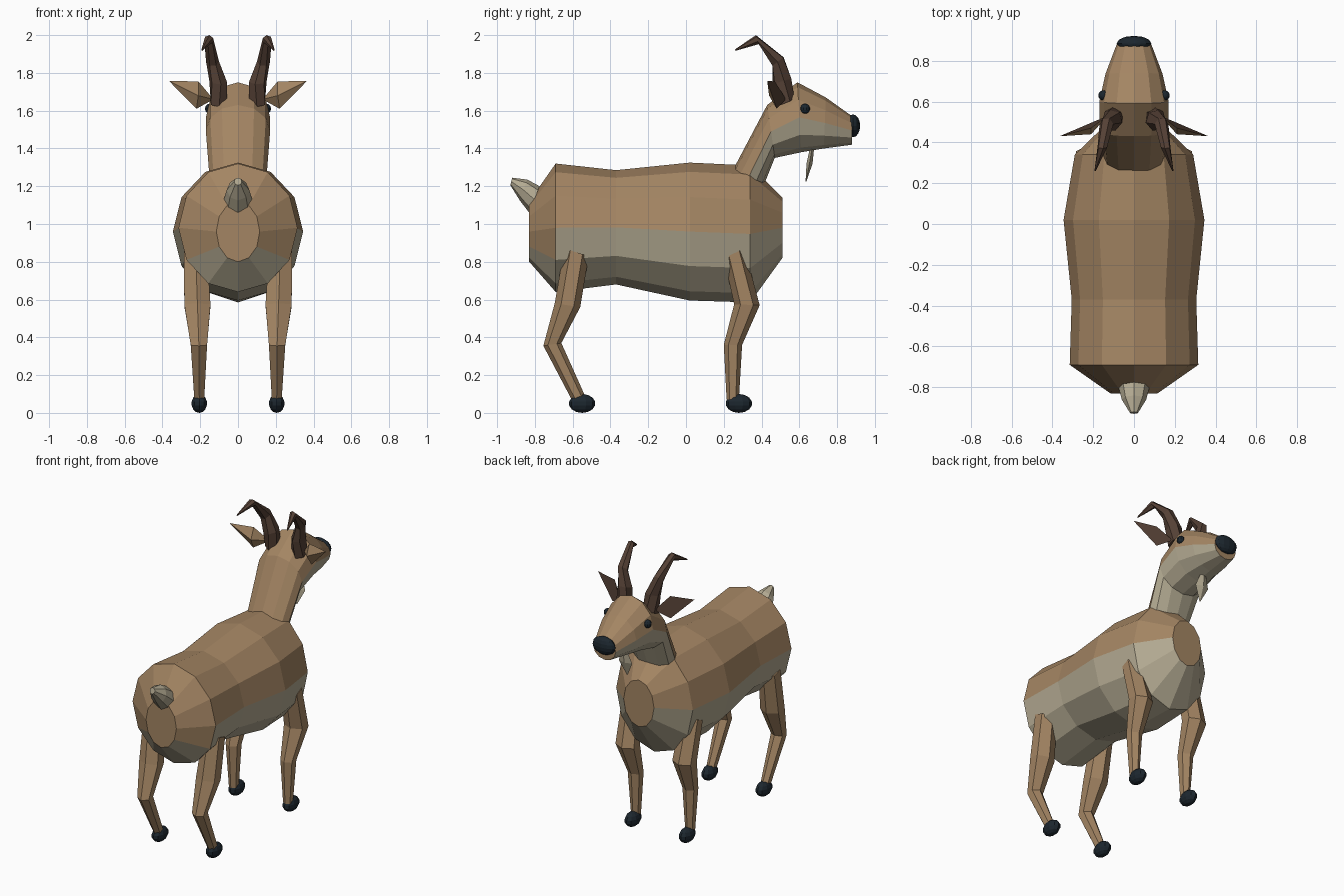
import bpy
import bmesh
from math import sin, cos, pi
from mathutils import Vector

default_cube = bpy.data.objects.get("Cube")
if default_cube:
    bpy.data.objects.remove(default_cube, do_unlink=True)


def material(name, colour):
    mat = bpy.data.materials.new(name)
    mat.use_nodes = True
    mat.diffuse_color = (*colour, 1)
    mat.node_tree.nodes["Principled BSDF"].inputs["Base Color"].default_value = (*colour, 1)
    return mat


brown = material("coat brown", (0.37, 0.235, 0.125))
cream = material("belly cream", (0.45, 0.40, 0.285))
horn_brown = material("horn brown", (0.09, 0.052, 0.036))
black = material("hoof black", (0.012, 0.02, 0.028))


def finish(name, bm, mats):
    bmesh.ops.recalc_face_normals(bm, faces=bm.faces)
    mesh = bpy.data.meshes.new(name)
    bm.to_mesh(mesh)
    bm.free()
    for mat in mats:
        mesh.materials.append(mat)
    obj = bpy.data.objects.new(name, mesh)
    bpy.context.collection.objects.link(obj)
    return obj


def loft(name, rings, sides, mats, is_lower=None, twist=0):
    """Skin elliptical rings, each (x, half width, upper (y, z), lower (y, z))."""
    bm = bmesh.new()
    loops = []
    for r, (x, width, upper, lower) in enumerate(rings):
        up, low = Vector((x, *upper)), Vector((x, *lower))
        mid, half = (up + low) / 2, (up - low) / 2
        loop = []
        for i in range(sides):
            a = 2 * pi * i / sides + twist * r
            loop.append(bm.verts.new(mid + half * cos(a) + Vector((width * sin(a), 0, 0))))
        loops.append(loop)
    for seg, (one, two) in enumerate(zip(loops, loops[1:])):
        for i in range(sides):
            j = (i + 1) % sides
            face = bm.faces.new((one[i], one[j], two[j], two[i]))
            # Depth is 0 at the spine and 1 along the underside
            depth = (1 - cos(2 * pi * (i + 0.5) / sides)) / 2
            if is_lower and is_lower(seg, depth):
                face.material_index = 1
    bm.faces.new(loops[0])
    bm.faces.new(loops[-1])
    return finish(name, bm, mats)


def ball(name, centre, radii, mat, segments=10, rows=7):
    bm = bmesh.new()
    bmesh.ops.create_uvsphere(bm, u_segments=segments, v_segments=rows, radius=1)
    bmesh.ops.scale(bm, vec=radii, verts=bm.verts)
    bmesh.ops.translate(bm, vec=centre, verts=bm.verts)
    return finish(name, bm, [mat])


# Barrel body: y, half width, top, bottom
body = [(-0.83, 0.115, 1.12, 0.80), (-0.69, 0.315, 1.32, 0.64),
        (-0.37, 0.305, 1.285, 0.68), (0.02, 0.345, 1.325, 0.595),
        (0.34, 0.29, 1.31, 0.585), (0.51, 0.115, 1.14, 0.82)]
loft("body", [(0, w, (y, top), (y, low)) for y, w, top, low in body], 12,
     [brown, cream], lambda seg, depth: depth > (0.7 if seg == 0 else 0.5))

# Neck and head in one skin, from the shoulders to the muzzle
loft("neck_and_head", [
    (0, 0.15, (0.24, 1.27), (0.41, 1.2)),
    (0, 0.17, (0.43, 1.63), (0.47, 1.35)),
    (0, 0.17, (0.59, 1.75), (0.61, 1.38)),
    (0, 0.14, (0.74, 1.67), (0.73, 1.4)),
    (0, 0.085, (0.88, 1.57), (0.88, 1.42)),
], 12, [brown, cream], lambda seg, depth: depth > 0.5)
ball("nose", (0, 0.885, 1.52), (0.085, 0.037, 0.06), black, 12, 8)

# Upturned tail
loft("tail", [
    (0, 0.075, (-0.775, 1.2), (-0.83, 1.06)),
    (0, 0.06, (-0.84, 1.235), (-0.88, 1.125)),
    (0, 0.02, (-0.92, 1.245), (-0.93, 1.205)),
], 8, [cream])

# Chin beard: a flat tapering tuft
loft("beard", [
    (0, 0.015, (0.68, 1.42), (0.66, 1.42)),
    (0, 0.05, (0.67, 1.32), (0.638, 1.32)),
    (0, 0.004, (0.637, 1.225), (0.633, 1.225)),
], 4, [cream])


def ear(name, side):
    """Leaf-shaped ear with a ridge behind and a dark inset face in front."""
    bm = bmesh.new()
    outline = [(0.13, 0.53, 1.66), (0.21, 0.47, 1.755),
               (0.365, 0.43, 1.757), (0.22, 0.48, 1.61)]
    rim = [bm.verts.new((side * x, y, z)) for x, y, z in outline]
    ridge = bm.verts.new((side * 0.21, 0.44, 1.68))
    for i in range(4):
        bm.faces.new((rim[i], rim[(i + 1) % 4], ridge))
    inner = bm.faces.new(rim)
    bmesh.ops.inset_individual(bm, faces=[inner], thickness=0.018, depth=0)
    inner.material_index = 1
    finish(name, bm, [brown, horn_brown])


# Paired parts
for label, side in (("left", 1), ("right", -1)):
    ear(label + "_ear", side)
    ball(label + "_eye", (side * 0.15, 0.63, 1.61), (0.026, 0.026, 0.027), black)

    # Backswept horn
    loft(label + "_horn", [
        (side * 0.1, 0.05, (0.575, 1.66), (0.475, 1.62)),
        (side * 0.105, 0.048, (0.56, 1.77), (0.455, 1.74)),
        (side * 0.135, 0.034, (0.52, 1.885), (0.455, 1.835)),
        (side * 0.155, 0.025, (0.37, 2.0), (0.385, 1.952)),
        (side * 0.19, 0.004, (0.26, 1.925), (0.263, 1.917)),
    ], 6, [horn_brown], twist=side * 0.3)

    # Front leg, shoulder to hoof
    loft(label + "_front_leg", [
        (side * 0.225, 0.07, (0.31, 0.87), (0.2, 0.82)),
        (side * 0.215, 0.08, (0.39, 0.57), (0.255, 0.575)),
        (side * 0.207, 0.05, (0.297, 0.36), (0.2, 0.36)),
        (side * 0.205, 0.03, (0.28, 0.07), (0.215, 0.07)),
    ], 6, [brown])
    ball(label + "_front_hoof", (side * 0.205, 0.28, 0.05), (0.043, 0.07, 0.05), black)

    # Hind leg with the hock bent back
    loft(label + "_hind_leg", [
        (side * 0.225, 0.07, (-0.515, 0.83), (-0.645, 0.87)),
        (side * 0.215, 0.08, (-0.56, 0.56), (-0.695, 0.58)),
        (side * 0.207, 0.05, (-0.66, 0.37), (-0.755, 0.355)),
        (side * 0.205, 0.03, (-0.53, 0.08), (-0.605, 0.07)),
    ], 6, [brown])
    ball(label + "_hind_hoof", (side * 0.205, -0.55, 0.05), (0.043, 0.07, 0.05), black)
